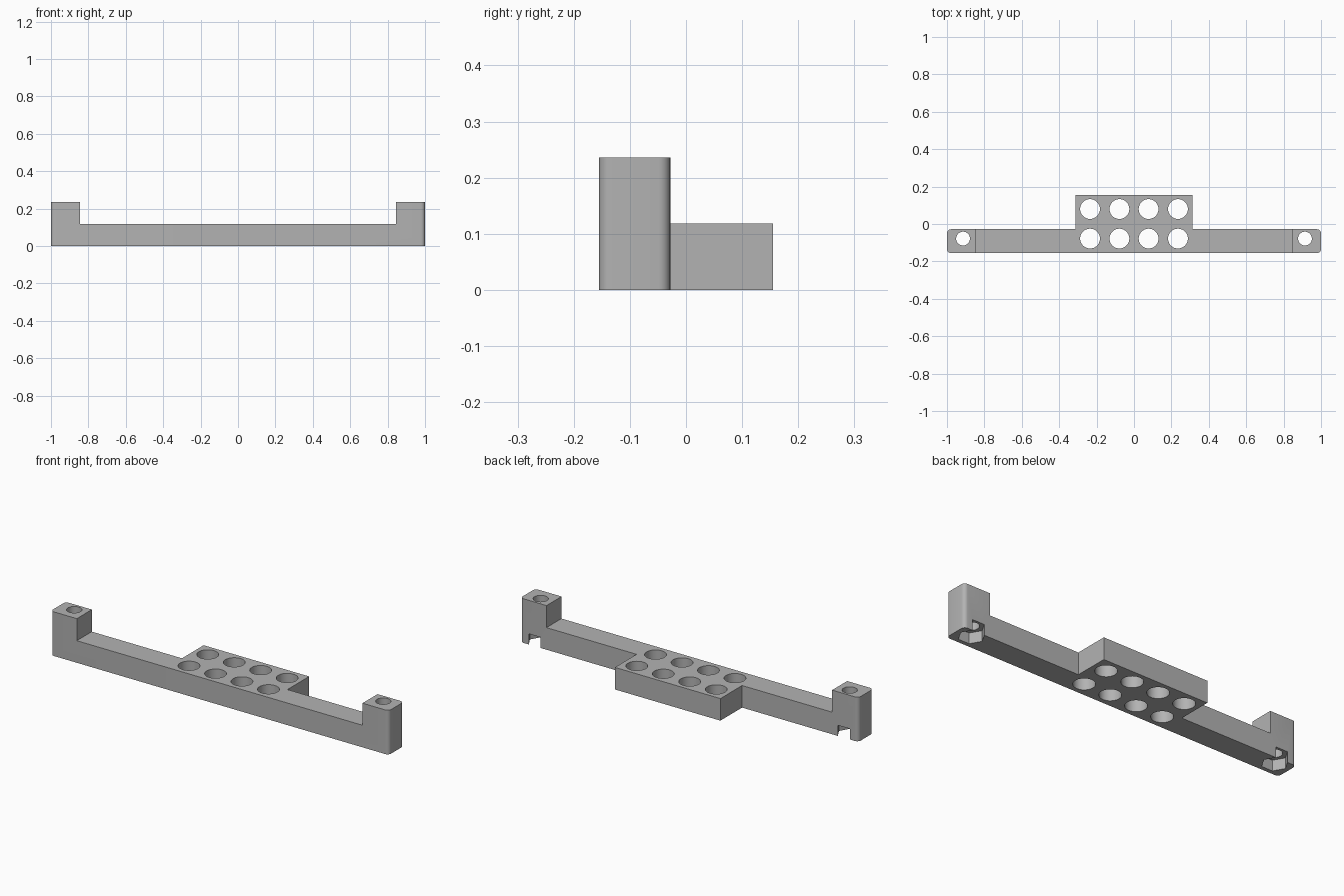
import bpy, bmesh, math

if "Cube" in bpy.data.objects:
    bpy.data.objects.remove(bpy.data.objects["Cube"])

FRONT, BAR_BACK, PLATE_BACK = -0.155, -0.028, 0.155
BAR_TOP, POST_TOP, POST_IN = 0.118, 0.236, 0.845
HOLE_Y, SCREW_X = -0.078, 0.914


def prism(name, points, offset):
    """Extrude a closed 3D outline along offset into a solid."""
    bm = bmesh.new()
    face = bm.faces.new([bm.verts.new(p) for p in points])
    top = bmesh.ops.extrude_face_region(bm, geom=[face])["geom"]
    bmesh.ops.translate(bm, vec=offset, verts=[v for v in top if isinstance(v, bmesh.types.BMVert)])
    bmesh.ops.recalc_face_normals(bm, faces=bm.faces)
    mesh = bpy.data.meshes.new(name)
    bm.to_mesh(mesh)
    bm.free()
    obj = bpy.data.objects.new(name, mesh)
    bpy.context.collection.objects.link(obj)
    return obj


def column(name, x, y, radius, sides, z0, z1):
    """Upright cylinder or polygon prism."""
    ring = [(x + radius * math.cos(2 * math.pi * i / sides),
             y + radius * math.sin(2 * math.pi * i / sides), z0) for i in range(sides)]
    return prism(name, ring, (0, 0, z1 - z0))


def boolean(target, other, operation):
    mod = target.modifiers.new(operation.title(), "BOOLEAN")
    mod.operation, mod.object, mod.solver = operation, other, "EXACT"
    bpy.context.view_layer.objects.active = target
    bpy.ops.object.modifier_apply(modifier=mod.name)
    bpy.data.objects.remove(other)


# Long bar with a raised post at each end
half = [(POST_IN, BAR_TOP), (POST_IN, POST_TOP), (1, POST_TOP), (1, 0)]
outline = half + [(-x, z) for x, z in reversed(half)]
bracket = prism("mounting_bracket", [(x, FRONT, z) for x, z in outline],
                (0, BAR_BACK - FRONT, 0))

# Round the upright edges at both ends
bm = bmesh.new()
bm.from_mesh(bracket.data)
ends = [e for e in bm.edges
        if all(abs(v.co.x) > 0.99 for v in e.verts)
        and abs(e.verts[0].co.z - e.verts[1].co.z) > 0.1]
bmesh.ops.bevel(bm, geom=ends, offset=0.021, segments=6, profile=0.5, affect="EDGES")
bm.to_mesh(bracket.data)
bm.free()

# Wider plate in the middle
plate = prism("centre_plate", [(-0.312, FRONT, 0), (0.312, FRONT, 0),
                               (0.312, PLATE_BACK, 0), (-0.312, PLATE_BACK, 0)],
              (0, 0, BAR_TOP))
boolean(bracket, plate, "UNION")

# Two rows of four round holes
for x in (-0.235, -0.078, 0.078, 0.235):
    for y in (HOLE_Y, 0.08):
        boolean(bracket, column("plate_hole", x, y, 0.053, 40, -0.1, 0.3), "DIFFERENCE")

# Screw holes with hexagonal nut pockets that break through the back
for x in (-SCREW_X, SCREW_X):
    boolean(bracket, column("screw_hole", x, HOLE_Y, 0.037, 32, -0.1, 0.4), "DIFFERENCE")
    boolean(bracket, column("nut_pocket", x, HOLE_Y, 0.064, 6, -0.1, 0.057), "DIFFERENCE")

# Single grey finish
grey = bpy.data.materials.new("grey plastic")
grey.diffuse_color = (0.45, 0.45, 0.45, 1)
grey.use_nodes = True
grey.node_tree.nodes["Principled BSDF"].inputs["Base Color"].default_value = grey.diffuse_color
bracket.data.materials.clear()
bracket.data.materials.append(grey)
for p in bracket.data.polygons:
    p.material_index = 0

bpy.context.view_layer.objects.active = bracket
bracket.select_set(True)
bpy.ops.object.shade_smooth_by_angle(angle=math.radians(30))
